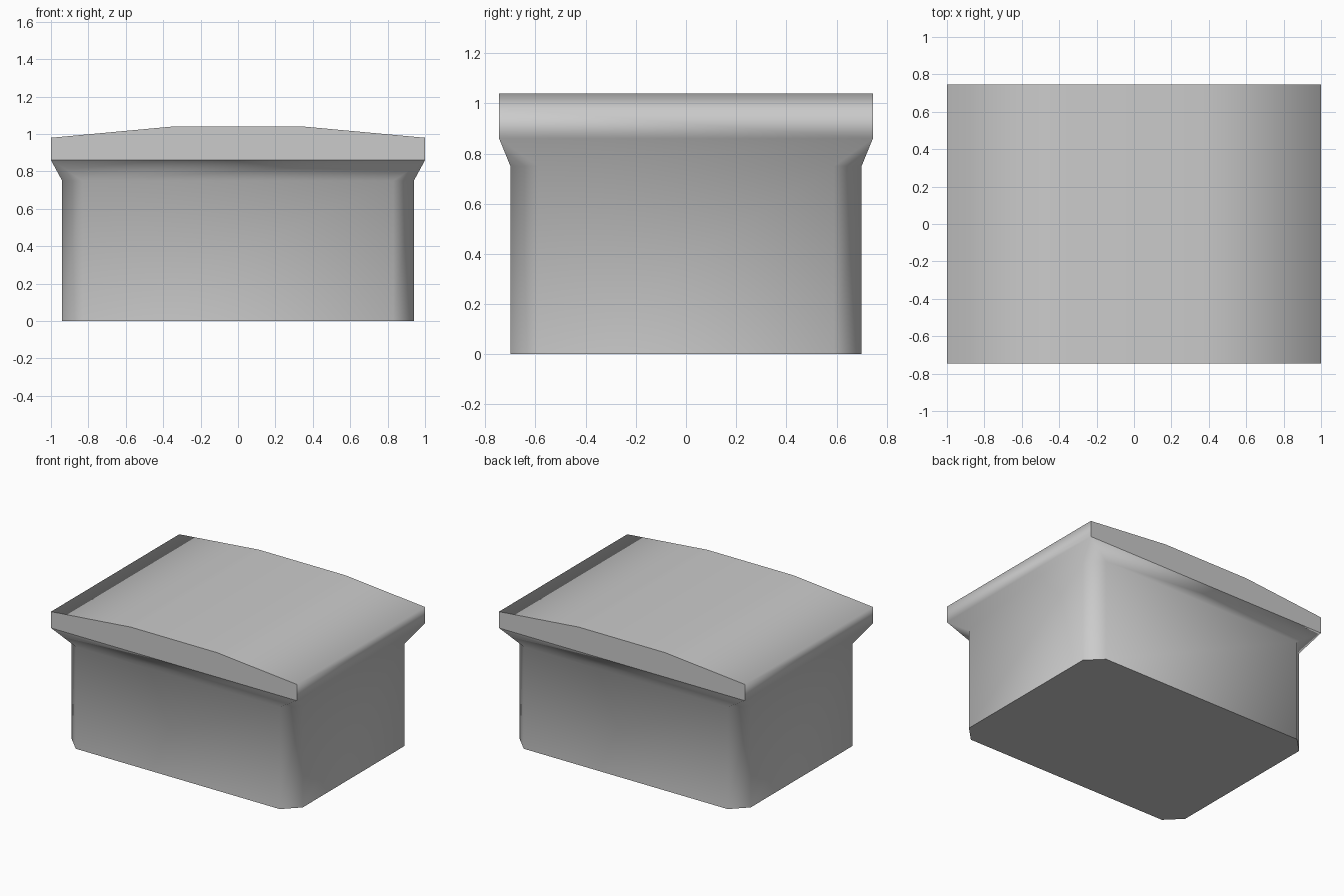
import bpy, bmesh

old = bpy.data.objects.get("Cube")
if old:
    bpy.data.objects.remove(old)

# Single grey material
grey = bpy.data.materials.new("plain_grey")
grey.use_nodes = True
colour = (0.6, 0.6, 0.6, 1)
grey.diffuse_color = colour
grey.node_tree.nodes["Principled BSDF"].inputs["Base Color"].default_value = colour

BODY_X, BODY_Y, CHAMFER = 0.94, 0.70, 0.11
LID_X, LID_Y = 1.0, 0.745
BODY_TOP, LID_BASE = 0.75, 0.86

bm = bmesh.new()
CORNERS = [(-1, -1), (1, -1), (1, 1), (-1, 1)]


def chamfered_ring(z):
    """Counter-clockwise rectangle with two vertices at each cut corner."""
    ring = []
    for sx, sy in CORNERS:
        pair = [(sx * BODY_X, sy * (BODY_Y - CHAMFER)),
                (sx * (BODY_X - CHAMFER), sy * BODY_Y)]
        if sx * sy < 0:
            pair.reverse()
        ring += [bm.verts.new((x, y, z)) for x, y in pair]
    return ring


# Body walls with cut corners
bottom = chamfered_ring(0)
neck = chamfered_ring(BODY_TOP)
for i in range(8):
    j = (i + 1) % 8
    bm.faces.new((bottom[i], bottom[j], neck[j], neck[i]))
base = bm.faces.new(bottom[::-1])

# Flare from the cut corners out to the square lid corners
rim = [bm.verts.new((sx * LID_X, sy * LID_Y, LID_BASE)) for sx, sy in CORNERS]
for i in range(4):
    j = (i + 1) % 4
    bm.faces.new((neck[2 * i], neck[2 * i + 1], rim[i]))
    bm.faces.new((neck[2 * i + 1], neck[2 * j], rim[j], rim[i]))

# Lid: crowned profile carried from front to back
crown = [(-LID_X, 0.98), (-0.35, 1.04), (0.35, 1.04), (LID_X, 0.98)]
front = [bm.verts.new((x, -LID_Y, z)) for x, z in crown]
back = [bm.verts.new((x, LID_Y, z)) for x, z in crown]
front_loop = [rim[0]] + front + [rim[1]]
back_loop = [rim[3]] + back + [rim[2]]
for i in range(5):
    bm.faces.new((front_loop[i], front_loop[i + 1], back_loop[i + 1], back_loop[i]))
caps = [bm.faces.new(front_loop[::-1]), bm.faces.new(back_loop)]

# Smooth everywhere except around the flat ends and underside
bmesh.ops.recalc_face_normals(bm, faces=bm.faces)
for face in bm.faces:
    face.smooth = True
for face in caps + [base]:
    for edge in face.edges:
        edge.smooth = False

mesh = bpy.data.meshes.new("capped_block")
bm.to_mesh(mesh)
bm.free()
mesh.materials.append(grey)
block = bpy.data.objects.new("capped_block", mesh)
bpy.context.collection.objects.link(block)
